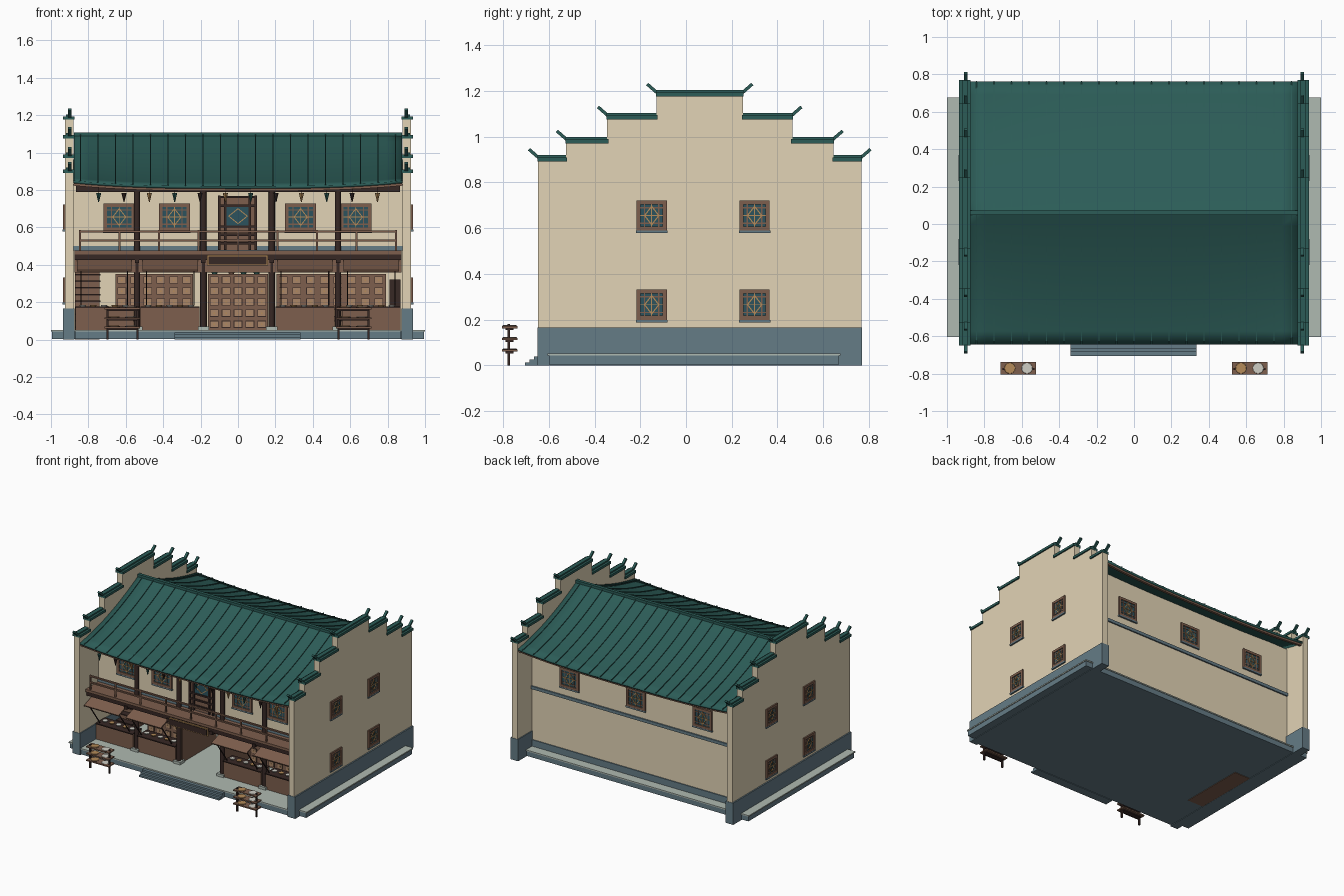
import bpy, bmesh, math
from mathutils import Matrix, Vector

cube = bpy.data.objects.get("Cube")
if cube:
    bpy.data.objects.remove(cube, do_unlink=True)

COLOURS = {
    "cream_plaster": (.76, .655, .465), "green_tile": (.025, .108, .096),
    "slate_stone": (.13, .2, .24), "pale_stone": (.43, .49, .44),
    "red_wood": (.205, .112, .074), "dark_wood": (.038, .021, .018),
    "gold_wood": (.46, .26, .10), "teal_glass": (.025, .085, .11),
    "white_goods": (.62, .61, .55), "tan_drawer": (.4, .24, .14)}
CREAM, GREEN, SLATE, STONE, RED, DARK, GOLD, TEAL, WHITE, TAN = range(10)
MATS = []
for name, rgb in COLOURS.items():
    m = bpy.data.materials.new(name)
    m.use_nodes = True
    m.diffuse_color = (*rgb, 1)
    m.node_tree.nodes["Principled BSDF"].inputs["Base Color"].default_value = (*rgb, 1)
    MATS.append(m)


class Part:
    """Collects simple solids into one named object."""
    def __init__(self, name, place=Matrix()):
        self.name, self.bm, self.place = name, bmesh.new(), place

    def paint(self, verts, mat):
        for f in {f for v in verts for f in v.link_faces}:
            f.material_index = mat

    def box(self, x0, x1, y0, y1, z0, z1, mat):
        M = Matrix.Translation(((x0 + x1) / 2, (y0 + y1) / 2, (z0 + z1) / 2)) @ \
            Matrix.Diagonal((x1 - x0, y1 - y0, z1 - z0, 1))
        self.paint(bmesh.ops.create_cube(self.bm, size=1, matrix=M)["verts"], mat)

    def bar(self, p, q, w, h, mat):
        p, q = Vector(p), Vector(q)
        d = q - p
        M = Matrix.Translation((p + q) / 2) @ d.to_track_quat('Y', 'Z').to_matrix().to_4x4() @ \
            Matrix.Diagonal((w, d.length, h, 1))
        self.paint(bmesh.ops.create_cube(self.bm, size=1, matrix=M)["verts"], mat)

    def cone(self, x, y, z0, z1, r0, r1, mat, n=12):
        M = Matrix.Translation((x, y, (z0 + z1) / 2))
        self.paint(bmesh.ops.create_cone(self.bm, cap_ends=True, segments=n, radius1=r0,
                   radius2=r1, depth=z1 - z0, matrix=M)["verts"], mat)

    def done(self):
        self.bm.transform(self.place)
        bmesh.ops.recalc_face_normals(self.bm, faces=self.bm.faces)
        me = bpy.data.meshes.new(self.name)
        self.bm.to_mesh(me)
        self.bm.free()
        for m in MATS:
            me.materials.append(m)
        me.shade_smooth()
        me.set_sharp_from_angle(angle=math.radians(32))
        ob = bpy.data.objects.new(self.name, me)
        bpy.context.collection.objects.link(ob)
        return ob


# Plinth and front steps
p = Part("plinth")
for x, y0, y1 in ((.994, -.6, .67), (.87, -.64, -.6)):
    p.box(-x, x, y0, y1, .004, .042, SLATE)
    p.box(-x - .006, x + .006, y0 - .005, y1 + .005, .042, .051, STONE)
p.done()
p = Part("front_steps")
for i in range(3):
    p.box(-.34, .335, -.705 + i * .02, -.638, 0, .013 * (i + 1), SLATE)
p.done()

# Stepped gable walls with tiled caps and upturned horns
MID = .06
LEVELS = [(.19, 1.19), (.405, 1.09), (.585, .985), (.707, .905)]
for s, side in ((1, "left"), (-1, "right")):
    p = Part(side + "_gable_wall")
    half = []
    for i, (w, z) in enumerate(LEVELS):
        half += [(w, z), (w, LEVELS[i + 1][1] if i < 3 else .1)]
    outline = [(MID - w, z) for w, z in reversed(half)] + [(MID + w, z) for w, z in half]
    verts = [p.bm.verts.new((s * .88, y, z)) for y, z in outline]
    face = p.bm.faces.new(verts)
    ext = bmesh.ops.extrude_face_region(p.bm, geom=[face])["geom"]
    bmesh.ops.translate(p.bm, verts=[g for g in ext if isinstance(g, bmesh.types.BMVert)],
                        vec=(s * .046, 0, 0))
    xa, xb = sorted((s * .873, s * .936))
    p.box(xa, xb, MID - .71, MID + .71, 0, .165, SLATE)
    p.done()
    p = Part(side + "_gable_caps")
    inner = -.19
    for w, z in LEVELS:
        for d in (-1, 1):
            ya, yb = sorted((MID + d * max(inner, 0), MID + d * (w + .002)))
            p.box(xa, xb, ya, yb, z - .014, z + .004, GREEN)
            p.box(xa + .016, xb - .016, ya, yb, z + .004, z + .014, GREEN)
            e = MID + d * (w - .006)
            p.bar((s * .9, e, z), (s * .9, e + d * .046, z + .04), .018, .014, GREEN)
        inner = w - .005
    p.done()

# Sagging tiled roof with raised corners
HALF, REACH = .878, .703

def roof_point(x, t, side, lift=0):
    z = 1.095 - .275 * (1.38 * t - .38 * t * t) + .03 * abs(x / HALF) ** 3 * t * t
    return Vector((x, MID + side * REACH * t, z + lift))

NX, NT = 20, 10
p = Part("roof")
rows = []
for j in range(-NT, NT + 1):
    rows.append([p.bm.verts.new(roof_point(HALF * (2 * i / NX - 1), abs(j) / NT, 1 if j > 0 else -1))
                 for i in range(NX + 1)])
for a, b in zip(rows, rows[1:]):
    for i in range(NX):
        p.bm.faces.new((a[i], a[i + 1], b[i + 1], b[i])).material_index = GREEN
roof = p.done()
mod = roof.modifiers.new("thickness", 'SOLIDIFY')
mod.thickness, mod.offset = .014, -1

p = Part("roof_ribs")
for side in (-1, 1):
    for k in range(-9, 10):
        for j in range(NT):
            p.bar(roof_point(k * .0935, j / NT, side, .002),
                  roof_point(k * .0935, (j + 1) / NT, side, .002), .004, .009, GREEN)
p.box(-HALF, HALF, MID - .012, MID + .012, 1.08, 1.108, GREEN)
p.done()
p = Part("eave_boards")
for side in (-1, 1):
    for i in range(NX):
        a, b = (roof_point(HALF * (2 * k / NX - 1), .975, side, -.02) for k in (i, i + 1))
        p.bar(a, b, .018, .02, RED)
p.done()

# Walls, upper storey and skirting bands
p = Part("building_walls")
p.box(-.88, .88, -.42, .595, .475, .81, CREAM)
for y in (-.42, .575):
    p.box(-.88, .88, y, y + .02, .8, .862, CREAM)
p.box(-.88, .88, .575, .595, .05, .475, CREAM)
p.box(-.88, .88, -.428, -.41, .475, .5, SLATE)
p.box(-.88, .88, .58, .602, .05, .1, SLATE)
p.box(-.88, .88, .58, .605, .485, .508, SLATE)
p.done()


# Lattice windows, modelled facing -y then placed
def window(name, loc, turn, w, h):
    p = Part(name, Matrix.Translation(loc) @ Matrix.Rotation(turn, 4, 'Z'))
    a, b, f = w / 2, h / 2, .018
    p.box(-a, a, -.003, .004, -b, b, TEAL)
    for s in (-1, 1):
        p.box(s * a - f / 2, s * a + f / 2, -.01, .004, -b - f / 2, b + f / 2, RED)
        p.box(-a, a, -.01, .004, s * b - f / 2, s * b + f / 2, RED)
        p.box(s * a * .55 - .003, s * a * .55 + .003, -.006, 0, -b, b, RED)
        p.box(-a, a, -.006, 0, s * b * .6 - .003, s * b * .6 + .003, RED)
        for t in (-1, 1):
            p.bar((s * b * .55, -.006, 0), (0, -.006, t * b * .7), .005, .005, GOLD)
    p.box(-.002, .002, -.007, 0, -b, b, GOLD)
    p.box(-a, a, -.007, 0, -.002, .002, GOLD)
    p.box(-a - .012, a + .012, -.011, .004, -b - .02, -b - .009, SLATE)
    p.done()

for i, x in enumerate((-.635, -.34, .335, .63)):
    window("front_window_%d" % (i + 1), (x, -.422, .655), 0, .148, .128)
for i, x in enumerate((-.56, 0, .56)):
    window("back_window_%d" % (i + 1), (x, .597, .645), math.pi, .14, .128)
for s, side in ((1, "left"), (-1, "right")):
    for y in (-.15, .30):
        for z in (.265, .655):
            window(side + "_window", (s * .926, y, z), s * math.pi / 2, .114, .114)

# Upper door with glazed head and slats
p = Part("balcony_door")
p.box(-.1, .095, -.43, -.41, .478, .765, RED)
p.box(-.065, .06, -.434, -.42, .61, .71, TEAL)
for x in (-.1, -.068, .063, .095):
    p.box(x - .006, x + .006, -.442, -.42, .478, .77, DARK)
for z in (.515, .56, .605, .715, .762):
    p.box(-.105, .1, -.44, -.42, z - .006, z + .006, DARK)
for s in (-1, 1):
    for z in (.62, .7):
        p.bar((s * .05, -.437, .66), (0, -.437, z), .005, .005, GOLD)
p.done()

# Columns, top beam and balcony
p = Part("columns")
for x in (-.54, -.185, .18, .535):
    p.box(x - .03, x + .03, -.475, -.415, .05, .07, STONE)
    p.cone(x, -.445, .07, .8, .017, .017, DARK)
    p.box(x - .012, x + .012, -.58, -.44, .41, .435, DARK)
p.box(-.865, .865, -.462, -.428, .79, .835, DARK)
p.done()
p = Part("balcony")
p.box(-.875, .875, -.58, -.4, .455, .475, RED)
p.box(-.875, .875, -.572, -.55, .425, .458, DARK)
p.box(-.875, .875, -.46, -.42, .36, .455, RED)
for i in range(9):
    x = -.845 + i * .21125
    p.box(x - .005, x + .005, -.57, -.56, .475, .585, RED)
for z in (.53, .578):
    p.box(-.85, .85, -.572, -.558, z - .005, z + .005, RED)
p.done()

# Hanging pennants under the front eave
p = Part("eave_pennants")
for i in range(12):
    p.cone(-.745 + i * .1355, -.6, .735, .785, .002, .014, (GREEN, DARK, GOLD)[i % 3], 8)
    p.box(-.746 + i * .1355, -.744 + i * .1355, -.601, -.599, .78, .82, DARK)
p.done()

# Shop counters with goods, and propped shutters above
p = Part("shop_counters")
q = Part("propped_shutters")
for x0, x1 in ((-.87, -.56), (-.52, -.205), (.2, .515), (.555, .87)):
    p.box(x0, x1, -.46, -.36, .05, .172, RED)
    p.box(x0, x1, -.468, -.355, .168, .176, DARK)
    for k in range(5):
        x = x0 + .04 + k * .057
        p.cone(x, -.41, .176, .186, .014, .02, (WHITE, GOLD)[k % 2], 10)
    q.bar(((x0 + x1) / 2, -.455, .425), ((x0 + x1) / 2, -.62, .368), x1 - x0 - .02, .009, RED)
    for x in (x0 + .03, x1 - .03):
        q.bar((x, -.46, .185), (x, -.595, .372), .006, .006, DARK)
p.done()
q.done()

# Entrance door leaves folded inwards
p = Part("entrance_leaves")
for x in (-.17, .17):
    p.box(x - .005, x + .005, -.43, -.02, .05, .42, RED)
p.done()

# Drawer cabinets, jars, side cupboard and sign
p = Part("drawer_cabinets")
for x0, x1, y, n in ((-.655, -.24, -.15, 6), (.205, .79, -.15, 8), (-.16, .16, -.02, 5)):
    p.box(x0, x1, y, y + .1, .05, .35, RED)
    step = (x1 - x0) / n
    for i in range(n):
        for j in range(5):
            x, z = x0 + step * (i + .5), .082 + j * .059
            p.box(x - .023, x + .023, y - .003, y, z - .019, z + .019, DARK)
            p.box(x - .02, x + .02, y - .006, y, z - .016, z + .016, TAN)
            p.box(x - .004, x + .004, y - .01, y, z - .004, z + .004, GOLD)
p.done()
p = Part("jars")
for i, x in enumerate((-.125, -.035, .03, .1)):
    mat = RED if i == 1 else GREEN
    p.cone(x, .02, .35, .372, .013, .022, mat)
    p.cone(x, .02, .372, .39, .022, .01, mat)
p.done()
p = Part("side_cupboard")
p.box(.81, .87, -.34, -.2, .05, .32, DARK)
p.done()
p = Part("sign_board")
p.box(-.165, .16, -.59, -.58, .395, .452, GOLD)
p.box(-.158, .153, -.594, -.58, .402, .445, DARK)
p.done()

# Indoor staircase
p = Part("staircase")
for i in range(12):
    p.box(-.872, -.74, -.3 + i * .042, .204, 0 if i == 0 else .035 * i, .035 * (i + 1) - .008, RED)
    p.box(-.872, -.735, -.306 + i * .042, -.25 + i * .042, .035 * (i + 1) - .008, .035 * (i + 1), DARK)
p.done()

# Street display racks with baskets
for s, side in ((1, "left"), (-1, "right")):
    p = Part(side + "_display_rack")
    c = s * .618
    for x in (c - .08, c + .08):
        p.box(x - .006, x + .006, -.781, -.769, 0, .18, DARK)
    for z in (.06, .11, .162):
        p.box(c - .095, c + .095, -.805, -.737, z, z + .009, RED)
        p.box(c - .08, c + .08, -.79, -.755, z - .008, z, DARK)
        for dx, mat in ((-.046, GOLD), (.046, WHITE)):
            p.cone(c + dx, -.771, z + .008, z + .012, .03, .033, RED, 16)
            p.cone(c + dx, -.771, z + .011, z + .014, .03, .028, mat, 16)
    p.done()
